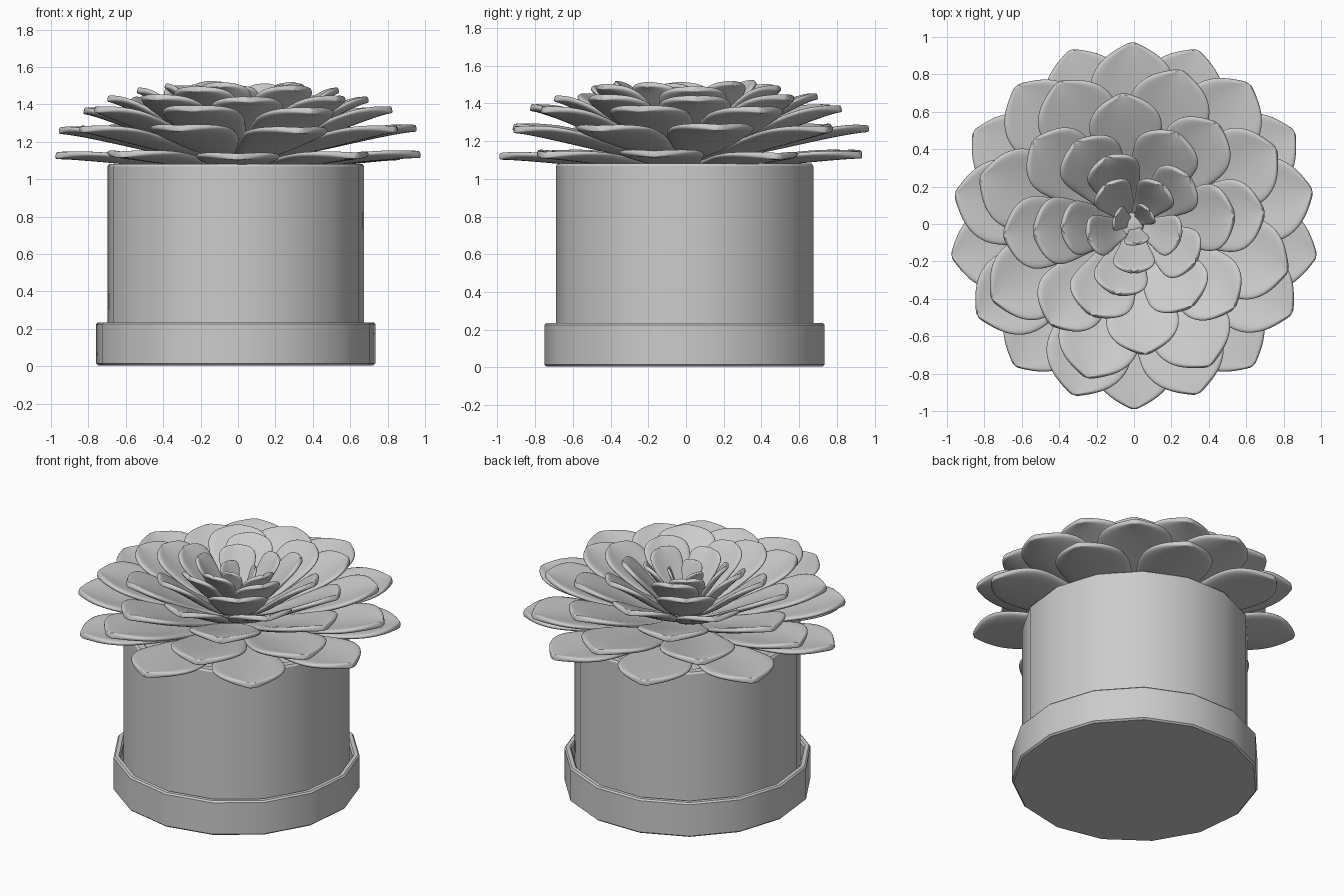
import bpy, bmesh, math

if "Cube" in bpy.data.objects:
    bpy.data.objects.remove(bpy.data.objects["Cube"])

CX = -0.012          # pot sits slightly left of the rosette
SIDES = 15


def lathe(name, profile, sides=SIDES):
    """Revolve a closed (radius, z) profile; the first vertex faces the front."""
    bm = bmesh.new()
    rings = []
    for r, z in profile:
        if r < 1e-6:
            rings.append([bm.verts.new((CX, 0, z))])
            continue
        ring = []
        for i in range(sides):
            a = -math.pi / 2 + i * math.tau / sides
            ring.append(bm.verts.new((CX + r * math.cos(a), r * math.sin(a), z)))
        rings.append(ring)
    for a, b in zip(rings, rings[1:]):
        for i in range(sides):
            j = (i + 1) % sides
            if len(a) == 1:
                bm.faces.new((a[0], b[j], b[i]))
            elif len(b) == 1:
                bm.faces.new((a[i], a[j], b[0]))
            else:
                bm.faces.new((a[i], a[j], b[j], b[i]))
    bmesh.ops.recalc_face_normals(bm, faces=bm.faces)
    return finish(name, bm)


def finish(name, bm):
    me = bpy.data.meshes.new(name)
    bm.to_mesh(me)
    bm.free()
    ob = bpy.data.objects.new(name, me)
    bpy.context.collection.objects.link(ob)
    bpy.ops.object.select_all(action='DESELECT')
    ob.select_set(True)
    bpy.context.view_layer.objects.active = ob
    bpy.ops.object.shade_smooth_by_angle(angle=math.radians(30))
    return ob


# Saucer, pot with rim, and soil
lathe("saucer", [(0, 0.005), (0.74, 0.005), (0.751, 0.015), (0.751, 0.225), (0.742, 0.235),
                 (0.718, 0.235), (0.708, 0.222), (0.705, 0.06), (0, 0.06)])
lathe("pot", [(0, 0.06), (0.69, 0.06), (0.69, 1.068), (0.682, 1.08), (0.64, 1.08),
              (0.63, 1.07), (0.63, 1.02), (0, 1.02)])

# Leaf outline: (position along leaf, half width factor, height factor)
OUTLINE = [(0.0, 0.22, 0.0), (0.2, 0.28, 0.13), (0.42, 0.38, 0.36), (0.62, 0.49, 0.61),
           (0.78, 0.51, 0.80), (0.91, 0.35, 0.94), (0.985, 0.09, 1.0), (1.0, 0.02, 1.0)]
ACROSS = [-1, -0.55, 0, 0.55, 1]


def add_leaf(bm, angle, r0, r1, z0, z1, width, cup):
    """Cupped, pointed leaf running outward from radius r0 to r1."""
    ca, sa = math.cos(angle), math.sin(angle)
    rows = []
    for t, w, h in OUTLINE:
        r = r0 + (r1 - r0) * t
        row = []
        for s in ACROSS:
            side = s * w * width
            z = z0 + (z1 - z0) * h + cup * s * s * w * 2
            row.append(bm.verts.new((r * ca - side * sa, r * sa + side * ca, z)))
        rows.append(row)
    for a, b in zip(rows, rows[1:]):
        for i in range(len(ACROSS) - 1):
            bm.faces.new((a[i], b[i], b[i + 1], a[i + 1]))


# Whorls: count, first angle, r0, r1, z0, z1, width, cup, thickness
WHORLS = {
    "outer_leaves":        (9, -90, 0.12, 0.99, 1.06, 1.125, 0.46, 0.025, 0.036),
    "second_leaves":       (9, -69.5, 0.10, 0.97, 1.11, 1.265, 0.47, 0.035, 0.036),
    "third_leaves":        (8, 28, 0.09, 0.86, 1.14, 1.37, 0.45, 0.035, 0.036),
    "fourth_leaves":       (8, 5, 0.08, 0.70, 1.16, 1.43, 0.40, 0.035, 0.034),
    "fifth_leaves":        (6, 5, 0.07, 0.54, 1.18, 1.48, 0.37, 0.035, 0.032),
    "sixth_leaves":        (5, -32, 0.06, 0.39, 1.20, 1.505, 0.30, 0.03, 0.03),
    "inner_leaves":        (5, -90, 0.04, 0.26, 1.22, 1.495, 0.23, 0.03, 0.026),
    "bud_leaves":          (3, 40, 0.025, 0.11, 1.24, 1.46, 0.14, 0.02, 0.018),
}
for name, (n, start, r0, r1, z0, z1, width, cup, thick) in WHORLS.items():
    bm = bmesh.new()
    for i in range(n):
        # slight alternating lift so overlapping neighbours do not coincide
        lift = 0.006 * (i % 3 - 1)
        add_leaf(bm, math.radians(start + 360 * i / n), r0, r1, z0 + lift, z1 + lift, width, cup)
    bmesh.ops.recalc_face_normals(bm, faces=bm.faces)
    ob = finish(name, bm)
    ob.data.shade_smooth()
    sol = ob.modifiers.new("thickness", 'SOLIDIFY')
    sol.thickness = thick
    sol.offset = 0
    sub = ob.modifiers.new("smooth", 'SUBSURF')
    sub.levels = sub.render_levels = 2

# Short stem carrying the whorls
lathe("stem", [(0, 1.0), (0.2, 1.0), (0.13, 1.12), (0.06, 1.26), (0, 1.28)], 12)
